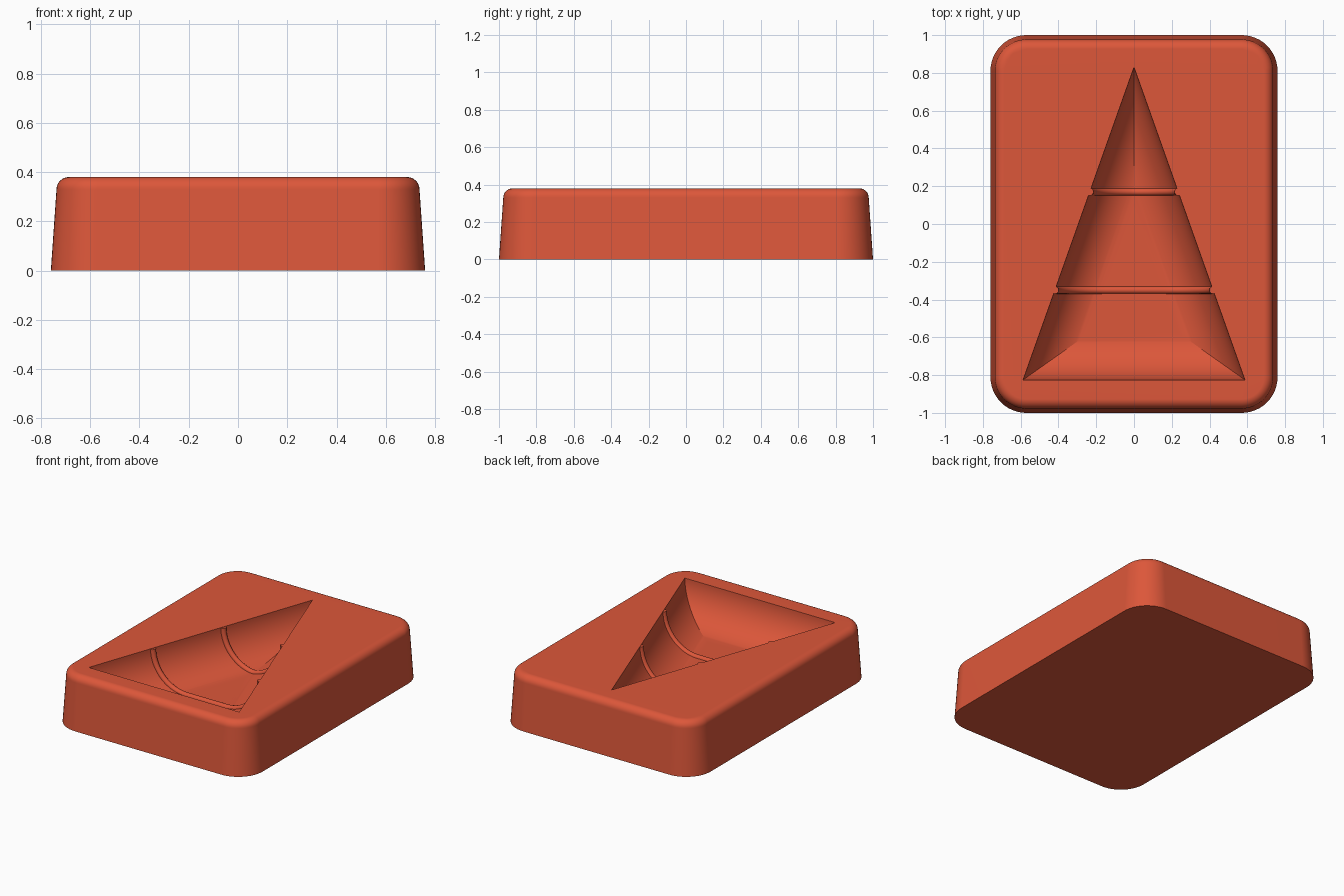
import bpy
import bmesh
from math import sin, cos, pi, radians, hypot
from mathutils import Vector

if "Cube" in bpy.data.objects:
    bpy.data.objects.remove(bpy.data.objects["Cube"])

HALF_X, HALF_Y, TOP = 0.76, 1.0, 0.38
CORNER, DRAFT, FILLET = 0.19, 0.023, 0.05
RADIUS, DEPTH = 0.25, 0.26              # rounded wall of the hollow
FRONT, BACK, HALF_W = -0.825, 0.83, 0.587

red = bpy.data.materials.new("brick red")
red.use_nodes = True
colour = (0.72, 0.095, 0.042, 1)
red.diffuse_color = colour
red.node_tree.nodes["Principled BSDF"].inputs["Base Color"].default_value = colour

# Triangle measures: insetting it equals scaling about its incentre
length = BACK - FRONT
side = hypot(HALF_W, length)
inradius = HALF_W * length / (HALF_W + side)
incentre = Vector((0, FRONT + inradius))
triangle = [Vector(p) for p in ((-HALF_W, FRONT), (HALF_W, FRONT), (0, BACK))]


def rounded_rectangle(inset, z, steps=12):
    radius = CORNER - inset
    ring = []
    for i, (sx, sy) in enumerate(((1, 1), (-1, 1), (-1, -1), (1, -1))):
        for k in range(steps + 1):
            a = (i + k / steps) * pi / 2
            ring.append((sx * (HALF_X - CORNER) + radius * cos(a),
                         sy * (HALF_Y - CORNER) + radius * sin(a), z))
    return ring


def hollow_ring(angle):
    scale = 1 - RADIUS * (1 - cos(angle)) / inradius
    return [(*(incentre + (p - incentre) * scale), TOP - DEPTH * sin(angle))
            for p in triangle]


def loft(bm, rings):
    """Skin a stack of closed rings; return first and last vertex loops."""
    loops = [[bm.verts.new(p) for p in ring] for ring in rings]
    for a, b in zip(loops, loops[1:]):
        for i in range(len(a)):
            j = (i + 1) % len(a)
            bm.faces.new((a[i], a[j], b[j], b[i]))
    return loops[0], loops[-1]


def loop_edges(bm, loop):
    return [bm.edges.get((v, loop[i - 1])) for i, v in enumerate(loop)]


# Block: drafted sides, rounded top edge, triangular hollow
bm = bmesh.new()
profile = [(0, 0)]
for k in range(9):
    a = k / 8 * pi / 2
    profile.append((DRAFT + FILLET * (1 - cos(a)), TOP - FILLET * (1 - sin(a))))
base, rim = loft(bm, [rounded_rectangle(i, z) for i, z in profile])
mouth, floor = loft(bm, [hollow_ring(k / 28 * pi / 2) for k in range(29)])
bm.faces.new(base)
bm.faces.new(floor)
bmesh.ops.triangle_fill(bm, edges=loop_edges(bm, rim) + loop_edges(bm, mouth),
                        use_beauty=True, normal=(0, 0, 1))
bmesh.ops.recalc_face_normals(bm, faces=bm.faces)
mesh = bpy.data.meshes.new("mould_block")
bm.to_mesh(mesh)
bm.free()
mesh.materials.append(red)
block = bpy.data.objects.new("mould_block", mesh)
bpy.context.collection.objects.link(block)
bpy.ops.object.select_all(action='DESELECT')
block.select_set(True)
bpy.context.view_layer.objects.active = block
bpy.ops.object.shade_smooth_by_angle(angle=radians(15))
weighted = block.modifiers.new("even_shading", 'WEIGHTED_NORMAL')
weighted.keep_sharp = True


# Raised ribs that follow the hollow's cross-section
def rib(name, y):
    half = HALF_W * (BACK - y) / length
    slant = side / length
    points = []
    for k in range(33):
        a = k / 32 * pi / 2
        x = half - RADIUS * (1 - cos(a)) * slant
        if x <= 0:
            break
        points.append((x, y, TOP - 0.003 - DEPTH * sin(a)))
    points += [(-x, y, z) for x, y, z in reversed(points)]
    curve = bpy.data.curves.new(name, 'CURVE')
    curve.dimensions = '3D'
    curve.bevel_depth = 0.02
    curve.bevel_resolution = 4
    curve.use_fill_caps = True
    spline = curve.splines.new('POLY')
    spline.points.add(len(points) - 1)
    for target, p in zip(spline.points, points):
        target.co = (*p, 1)
    spline.use_smooth = True
    curve.materials.append(red)
    bpy.context.collection.objects.link(bpy.data.objects.new(name, curve))


rib("front_rib", -0.35)
rib("back_rib", 0.17)
